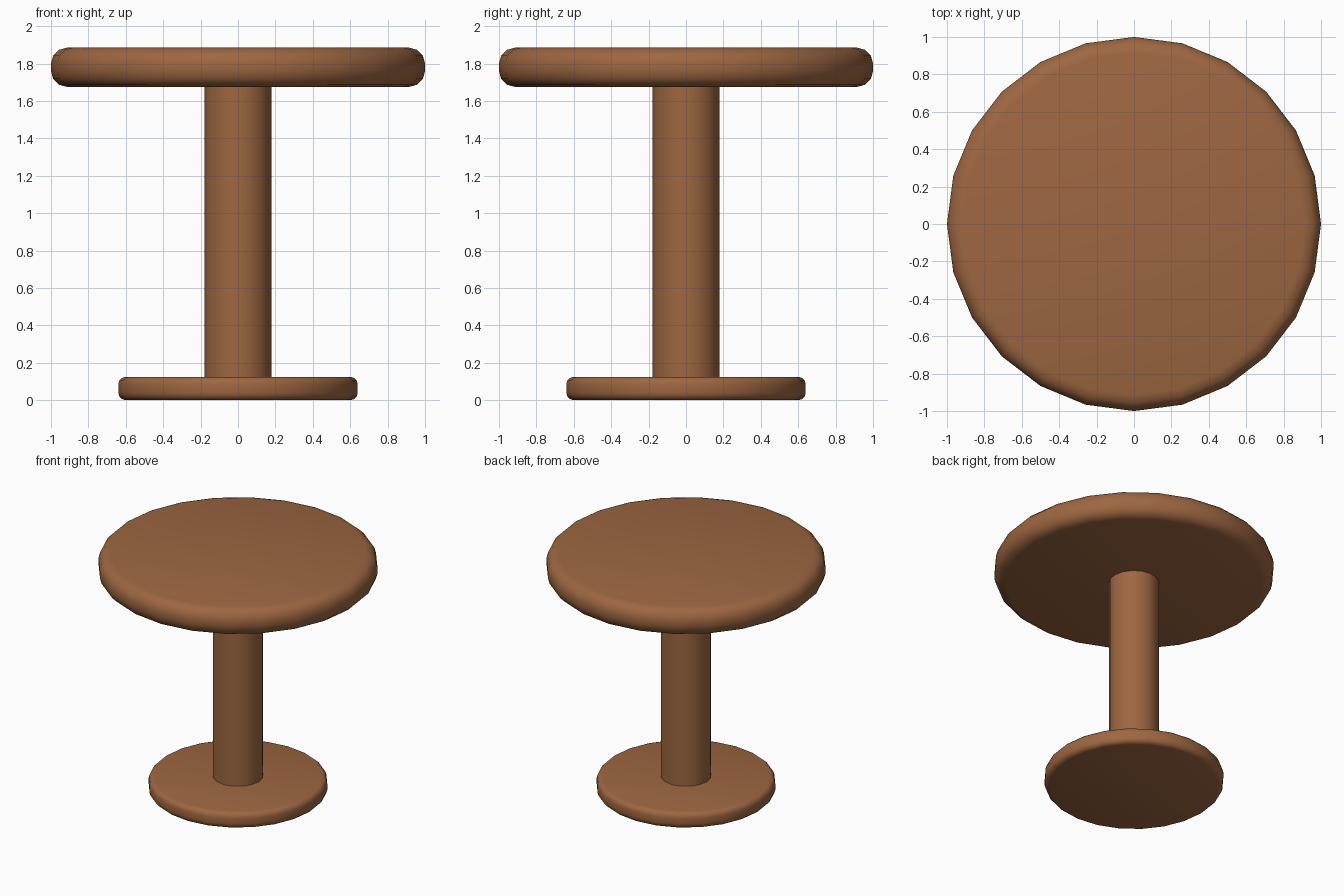
import bpy
import math

cube = bpy.data.objects.get("Cube")
if cube:
    bpy.data.objects.remove(cube, do_unlink=True)

wood = bpy.data.materials.new("warm_brown_wood")
wood.use_nodes = True
colour = (0.34, 0.135, 0.053, 1)
wood.diffuse_color = colour
wood.node_tree.nodes["Principled BSDF"].inputs["Base Color"].default_value = colour


def turned_part(name, radius, bottom, top, sides, rounding=0):
    """Upright cylinder with optionally rounded rims."""
    bpy.ops.mesh.primitive_cylinder_add(
        vertices=sides, radius=radius, depth=top - bottom,
        location=(0, 0, (bottom + top) / 2))
    part = bpy.context.object
    part.name = name
    part.data.materials.append(wood)
    if rounding:
        bevel = part.modifiers.new("rounded_rim", 'BEVEL')
        bevel.width = rounding
        bevel.segments = 3
        bevel.limit_method = 'ANGLE'
        bevel.angle_limit = math.radians(40)
        bpy.ops.object.modifier_apply(modifier=bevel.name)
    bpy.ops.object.shade_smooth_by_angle(angle=math.radians(40))
    return part


# Round foot, central column and table top
turned_part("base_plate", 0.64, 0, 0.125, 24, rounding=0.04)
turned_part("column", 0.18, 0.1, 1.7, 16)
turned_part("table_top", 1.0, 1.675, 1.885, 24, rounding=0.085)
